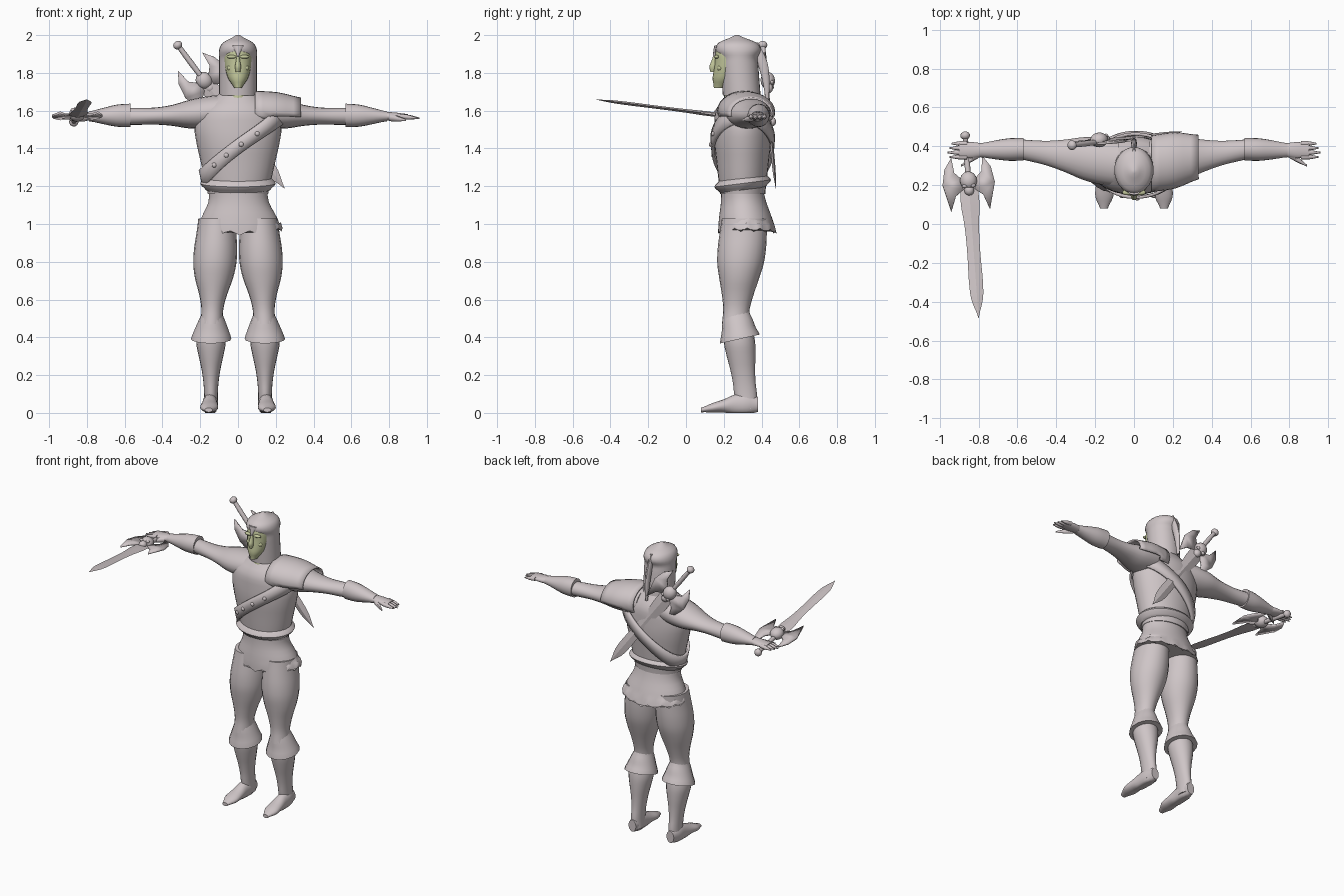
import bpy
import bmesh
import math
from mathutils import Matrix, Vector

cube = bpy.data.objects.get("Cube")
if cube:
    bpy.data.objects.remove(cube, do_unlink=True)


def make_material(name, colour):
    material = bpy.data.materials.new(name)
    material.use_nodes = True
    material.diffuse_color = (*colour, 1)
    shader = next(n for n in material.node_tree.nodes if n.type == 'BSDF_PRINCIPLED')
    shader.inputs["Base Color"].default_value = (*colour, 1)
    shader.inputs["Roughness"].default_value = 0.8
    return material


CLAY = make_material("pale_clay", (0.62, 0.56, 0.57))
SKIN = make_material("green_skin", (0.53, 0.56, 0.32))


def finish(name, bm, material=CLAY, frame=None, angle=50):
    bmesh.ops.recalc_face_normals(bm, faces=bm.faces)
    mesh = bpy.data.meshes.new(name)
    bm.to_mesh(mesh)
    bm.free()
    mesh.materials.append(material)
    part = bpy.data.objects.new(name, mesh)
    bpy.context.collection.objects.link(part)
    if frame:
        part.matrix_world = frame
    bpy.ops.object.select_all(action='DESELECT')
    part.select_set(True)
    bpy.context.view_layer.objects.active = part
    bpy.ops.object.shade_smooth_by_angle(angle=math.radians(angle))
    return part


def spline(values, t):
    """Smooth value at t (0 to 1) through evenly spaced values."""
    last = len(values) - 1
    i = min(int(t * last), last - 1)
    f = t * last - i
    a, b, c, d = (values[min(max(k, 0), last)] for k in range(i - 1, i + 3))
    return b + f * (c - a + f * (2 * a - 5 * b + 4 * c - d + f * (3 * b - a - 3 * c + d))) / 2


def loft(name, start, end, wide, deep=None, bow=(0, 0, 0), sides=20, steps=3, shift=None,
         keep=None, material=CLAY, frame=None, angle=50):
    """Skin ellipses along a line; radii are evenly spaced, bow bends the middle."""
    start, end, bow = Vector(start), Vector(end), Vector(bow)
    deep = deep or wide
    span = [abs(v) for v in end - start]
    main = span.index(max(span))
    across = [axis for axis in range(3) if axis != main]
    count = (len(wide) - 1) * steps
    bm = bmesh.new()
    rows = []
    for i in range(count + 1):
        t = i / count
        centre = start.lerp(end, t) + bow * math.sin(math.pi * t)
        row = []
        for k in range(sides):
            turn = math.tau * k / sides
            point = centre.copy()
            point[across[0]] += spline(wide, t) * math.cos(turn)
            point[across[1]] += spline(deep, t) * math.sin(turn)
            if shift:
                point.z += shift(point, turn)
            row.append(bm.verts.new(point))
        rows.append(row)
    for low, high in zip(rows, rows[1:]):
        for k in range(sides):
            j = (k + 1) % sides
            bm.faces.new((low[k], low[j], high[j], high[k]))
    if keep:
        drop = [f for f in bm.faces if not keep(f.calc_center_median())]
        bmesh.ops.delete(bm, geom=drop, context='FACES')
    else:
        bm.faces.new(rows[0])
        bm.faces.new(rows[-1])
    return finish(name, bm, material, frame, angle)


def ball(name, centre, size, material=CLAY, frame=None):
    bm = bmesh.new()
    place = Matrix.Translation(centre) @ Matrix.Diagonal((*size, 1))
    bmesh.ops.create_uvsphere(bm, u_segments=14, v_segments=10, radius=1, matrix=place)
    return finish(name, bm, material, frame)


def thicken(part, amount, offset=1):
    solid = part.modifiers.new("thickness", 'SOLIDIFY')
    solid.thickness = amount
    solid.offset = offset


# Torso, belt and skirt with a ragged hem
TORSO_LOW, TORSO_HIGH = Vector((0, .3, 1.16)), Vector((0, .3, 1.7))
TORSO_WIDE = [.16, .18, .2, .22, .23, .2, .09]
TORSO_DEEP = [.12, .13, .14, .15, .15, .14, .08]
loft("tunic_torso", TORSO_LOW, TORSO_HIGH, TORSO_WIDE, TORSO_DEEP, sides=28)
loft("belt", (0, .3, 1.18), (0, .3, 1.25), [.17, .2, .17], [.12, .15, .12], sides=28,
     shift=lambda point, turn: (point.y - .3) / 8)


def ragged_hem(point, turn):
    if point.z > 1:
        return 0
    return .01 * math.cos(turn * 14) + .02 * abs(math.cos(turn))


loft("skirt", (.01, .325, .95), (0, .295, 1.2), [.225, .2, .16, .155], [.155, .14, .12, .11],
     sides=56, shift=ragged_hem, angle=60)


# Diagonal strap that follows the torso surface
def on_torso(turn, lift, gap):
    z = 1.41 + math.cos(turn) / 6 + lift
    t = (z - TORSO_LOW.z) / (TORSO_HIGH.z - TORSO_LOW.z)
    return Vector(((spline(TORSO_WIDE, t) + gap) * math.cos(turn),
                   TORSO_LOW.y + (spline(TORSO_DEEP, t) + gap) * math.sin(turn), z))


bm = bmesh.new()
turns = [math.tau * k / 48 for k in range(48)]
band = [[bm.verts.new(on_torso(turn, lift, .005)) for lift in (-.045, 0, .045)] for turn in turns]
for a, b in zip(band, band[1:] + band[:1]):
    for j in range(2):
        bm.faces.new((a[j], b[j], b[j + 1], a[j + 1]))
thicken(finish("chest_strap", bm), .015)
for i in range(4):
    ball(f"strap_stud_{i}", on_torso(.35 * i - 2.2, 0, .02), (.013, .01, .013))

# Shoulder plate on the left
plate = loft("left_shoulder_plate", (.09, .31, 1.6), (.33, .345, 1.585), [.135, .135, .105],
             [.095, .095, .075], sides=28, keep=lambda c: c.z > 1.545 + c.x / 10)
thicken(plate, .01)


def cuff_tilt(point, turn):
    return (point.y - .28) * (.54 - point.z) * 1.5


def flat_sole(point, turn):
    return max(0, -point.z)


# Arms and legs, mirrored
for side, label in ((-1, "right"), (1, "left")):
    def limb(part, start, end, *radii, **options):
        loft(f"{label}_{part}", (side * start[0], *start[1:]), (side * end[0], *end[1:]),
             *radii, **options)

    limb("sleeve", (.08, .31, 1.6), (.62, .39, 1.57), [.12, .12, .11, .085, .065, .055, .05],
         [.085, .085, .075, .055, .045, .045, .045], bow=(0, 0, -.01))
    limb("bracer", (.57, .385, 1.575), (.79, .38, 1.57), [.058, .058, .048, .036],
         [.062, .058, .042, .026])
    limb("palm", (.77, .38, 1.57), (.9, .38, 1.57), [.034, .042, .036], [.024, .02, .012])
    for i in range(4):
        y = .345 + i * .023
        limb(f"finger_{i}", (.86, y, 1.57), (.96 - abs(i - 1) * .01, y, 1.56),
             [.013, .012, .004], sides=8)
    limb("thumb", (.8, .36, 1.565), (.89, .3, 1.55), [.02, .015, .005], sides=8)

    limb("thigh", (.11, .31, 1.03), (.14, .26, .47), [.1, .106, .114, .114, .1, .075, .058, .06],
         [.12, .125, .128, .123, .105, .085, .07, .07])
    limb("boot_cuff", (.137, .267, .54), (.142, .285, .39), [.05, .07, .09, .107],
         [.066, .08, .09, .105], sides=16, shift=cuff_tilt)
    limb("boot_shaft", (.143, .275, .44), (.143, .325, .02),
         [.075, .078, .065, .05, .04, .036, .038], [.08, .083, .076, .066, .06, .06, .05])
    limb("boot_foot", (.155, .08, .015), (.145, .38, .045), [.02, .046, .045, .04, .04, .028],
         [.012, .025, .035, .055, .06, .04], bow=(0, 0, .01), shift=flat_sole)
    ball(f"{label}_brow", (side * .033, .162, 1.885), (.028, .014, .01), SKIN)
    ball(f"{label}_cheek", (side * .04, .18, 1.825), (.02, .016, .016), SKIN)

# Neck, face and hood
loft("neck", (0, .275, 1.66), (0, .27, 1.8), [.065, .055, .055], [.075, .065, .06], material=SKIN)
loft("face", (0, .175, 1.72), (0, .235, 1.95), [.02, .05, .066, .073, .073, .055],
     [.028, .058, .072, .078, .08, .065], bow=(0, .02, 0), material=SKIN)
loft("nose", (0, .14, 1.805), (0, .152, 1.885), [.012, .016, .012, .008],
     [.012, .022, .016, .01], sides=10, material=SKIN)
ball("lips", (0, .152, 1.77), (.022, .01, .01), SKIN)
loft("hood", (0, .295, 1.68), (0, .27, 2), [.1] * 7 + [.08, .01], [.1] * 6 + [.12, .1, .01],
     sides=28, angle=70)
loft("hood_peak", (0, .147, 1.88), (0, .162, 1.945), [.004, .014, .03], [.006, .01, .012], sides=8)
loft("hood_tail", (0, .43, 1.66), (0, .37, 1.96), [.008, .014, .015, .008],
     [.01, .02, .028, .015], bow=(0, .015, 0), sides=10)

# Two matching swords with a skull and crescent guard
BLADE = [.045, .048, .038, .034, .034, .036, .03, .001]
CRESCENT = [(.03, .24), (.07, .2), (.08, .12), (.12, .18), (.135, .26), (.1, .4), (.07, .32), (.03, .29)]


def sword(name, pommel, tip, normal):
    along = (Vector(tip) - Vector(pommel)).normalized()
    across = along.cross(Vector(normal)).normalized()
    axes = Matrix((across, along, across.cross(along))).transposed()
    frame = Matrix.Translation(pommel) @ axes.to_4x4()
    loft(f"{name}_blade", (0, .27, 0), (0, .96, 0), BLADE, [w / 4 for w in BLADE],
         sides=4, frame=frame, angle=20)
    loft(f"{name}_grip", (0, .01, 0), (0, .24, 0), [.013, .015, .013], sides=10, frame=frame)
    ball(f"{name}_pommel", (0, .01, 0), (.025, .022, .025), frame=frame)
    ball(f"{name}_skull", (0, .245, .01), (.044, .048, .038), frame=frame)
    ball(f"{name}_jaw", (0, .295, .01), (.026, .028, .024), frame=frame)
    for side, label in ((-1, "right"), (1, "left")):
        ball(f"{name}_{label}_cheekbone", (side * .022, .275, .03), (.014, .01, .01), frame=frame)
        bm = bmesh.new()
        face = bm.faces.new([bm.verts.new((side * x, y, 0)) for x, y in CRESCENT])
        bmesh.ops.triangulate(bm, faces=[face])
        thicken(finish(f"{name}_{label}_crescent", bm, frame=frame), .012, 0)


sword("held_sword", (-.87, .465, 1.54), (-.8, -.485, 1.66), (0, 0, 1))
sword("back_sword", (-.325, .405, 1.955), (.245, .475, 1.19), (0, 1, 0))
